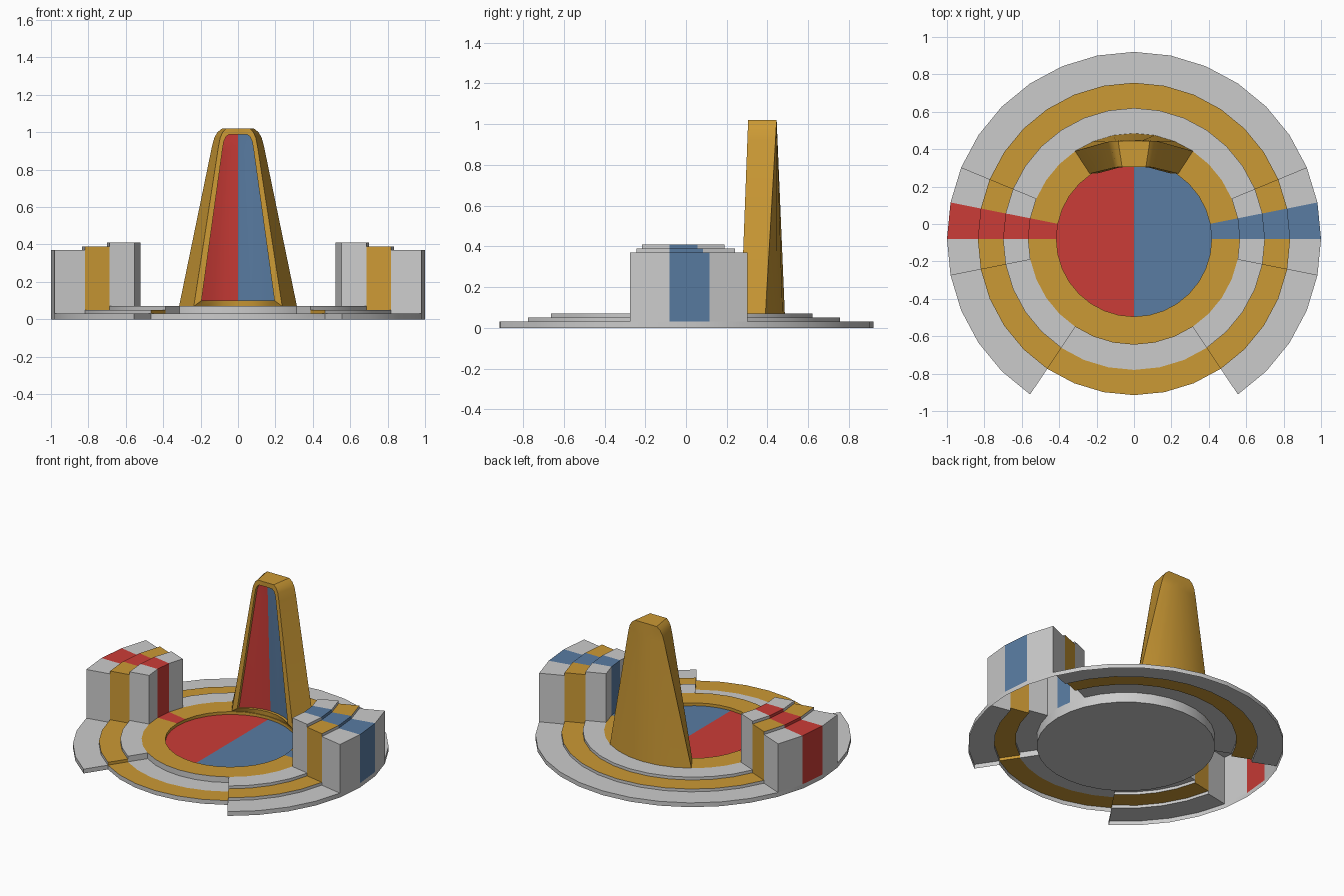
import bpy
from math import sin, cos, radians
from mathutils import Vector, geometry

if "Cube" in bpy.data.objects:
    bpy.data.objects.remove(bpy.data.objects["Cube"])

CY = -0.08                       # centre of the round base
N = 32                           # sides of the round base
COL = {"gold": (0.6, 0.32, 0.035, 1), "red": (0.6, 0.045, 0.038, 1), "blue": (0.1, 0.2, 0.36, 1)}
MATS = {}
for name, c in COL.items():
    MATS[name] = bpy.data.materials.new(name)
    MATS[name].diffuse_color = c

parts = {}                       # (part name, colour) -> list of polygons


def add(part, colour, pts, hint):
    """Store one polygon, wound so that it faces along hint."""
    pts = [Vector(p) for p in pts]
    if geometry.normal(pts).dot(Vector(hint)) < 0:
        pts.reverse()
    parts.setdefault((part, colour), []).append(pts)


def pol(r, i, z):
    a = radians(i * 360 / N)
    return (r * cos(a), CY + r * sin(a), z)


def out(i):
    a = radians(i * 360 / N)
    return Vector((cos(a), sin(a), 0))


# ---- stepped round base with two armrests, as cells of band x sector ----
R = [0.415, 0.565, 0.70, 0.835, 1.0]
BAND = ["gold", "grey", "gold", "grey"]
NAMES = ["inner_ring", "middle_ring", "gold_ring", "outer_ring"]
REAR, FRONT, ARM = [0.07, 0.07, 0.05, 0.03], [0.07, 0.03, 0.03, 0], [0.07, 0.41, 0.39, 0.37]
ARMS = {31: "right", 0: "right", 1: "right", 14: "left", 15: "left", 16: "left"}
STRIPE = {0: "blue", 15: "red"}


def height(b, s):
    s %= N
    if b > 3:
        return 0
    return (ARM if s in ARMS else FRONT if 21 <= s <= 26 else REAR)[b]


def part_of(b, s):
    s %= N
    return ARMS[s] + "_armrest" if s in ARMS and b > 0 else NAMES[b]


for s in range(N):
    for b in range(4):
        h = height(b, s)
        # top of the cell
        if h:
            add(part_of(b, s), STRIPE.get(s, BAND[b]),
                [pol(R[b], s, h), pol(R[b + 1], s, h), pol(R[b + 1], s + 1, h), pol(R[b], s + 1, h)], (0, 0, 1))
        # riser on the outer edge of the cell
        h2 = height(b + 1, s)
        base = [(min(h, h2), max(h, h2))]
        if b == 3 and s in ARMS:
            base = [(0, 0.03), (0.03, h)]
        for lo, hi in base:
            if hi - lo < 0.001 or (b == 0 and h > h2):
                continue
            rim = b == 3 and hi < 0.04
            add("outer_rim" if rim else part_of(max(b, 1) if h > h2 else b + 1, s),
                "grey" if rim else STRIPE.get(s, "grey"),
                [pol(R[b + 1], s, lo), pol(R[b + 1], s + 1, lo), pol(R[b + 1], s + 1, hi), pol(R[b + 1], s, hi)],
                out(s + 0.5) * (1 if h > h2 else -1))
        # wall across the band where the next sector differs in height
        hn = height(b, s + 1)
        if abs(h - hn) > 0.001:
            tang = Vector(pol(1, s + 1.5, 0)) - Vector(pol(1, s + 0.5, 0))
            add(part_of(b, s if h > hn else s + 1), BAND[b],
                [pol(R[b], s + 1, h), pol(R[b + 1], s + 1, h), pol(R[b + 1], s + 1, hn), pol(R[b], s + 1, hn)],
                tang if h > hn else -tang)
    # two-tone seat disc, sunk a little into the inner ring
    add("seat_disc", "red" if 8 <= s < 24 else "blue",
        [(0, CY, 0.05), pol(R[0], s, 0.05), pol(R[0], s + 1, 0.05)], (0, 0, 1))
    add("inner_ring", "gold", [pol(R[0], s, 0.05), pol(R[0], s + 1, 0.05),
        pol(R[0], s + 1, 0.07), pol(R[0], s, 0.07)], -out(s + 0.5))
    # hub below the seat
    add("hub", "grey", [pol(R[1], s, 0), pol(R[1], s + 1, 0),
        pol(R[1], s + 1, 0.07), pol(R[1], s, 0.07)], out(s + 0.5))
add("hub", "grey", [pol(R[1], s, 0) for s in range(N)], (0, 0, -1))

# ---- tapered backrest: arc at the foot, flat at the top ----
OUTER = [(0.07, 0.315), (0.92, 0.140), (0.97, 0.127), (1.0, 0.110), (1.02, 0.085)]
PANEL = [(0.10, 0.195), (0.90, 0.084), (0.95, 0.076), (0.975, 0.065), (0.988, 0.05)]


def sheet(rows, r, y_top, dy=0.0):
    grid = []
    for z, w in rows:
        t = (z - 0.07) / 0.95
        row = []
        for i in range(-3, 4):
            x = w * sin(radians(i * 11.25)) / sin(radians(33.75))
            y = CY + (r * r - (x if t else w * i / 3) ** 2) ** 0.5 if r > 1 else CY + r * cos(radians(i * 11.25))
            row.append(Vector((x, y * (1 - t) + y_top * t + dy, z)))
        grid.append(row)
    return grid


def quads(part, colour, g, hint):
    for j in range(len(g) - 1):
        for i in range(6):
            c = colour if isinstance(colour, str) else colour[i // 3]
            add(part, c, [g[j][i], g[j][i + 1], g[j + 1][i + 1], g[j + 1][i]], hint)


def border(g):
    return g[0] + [r[-1] for r in g[1:-1]] + g[-1][::-1] + [r[0] for r in g[-2:0:-1]]


back = sheet(OUTER, 0.565, 0.445)
front = sheet([(z, w * 0.75) for z, w in OUTER], 0.42, 0.305)
lip = sheet(PANEL, 0.42, 0.305)
panel = sheet(PANEL, 0.42, 0.305, 0.02)
quads("backrest", "gold", back, (0, 1, 0))
quads("backrest_panel", ("red", "blue"), panel, (0, -1, 0))
fb, bb, lb, pb = border(front), border(back), border(lip), border(panel)
mid = Vector((0, 0.36, 0.5))
for k in range(len(fb)):
    n = (k + 1) % len(fb)
    side = (fb[k] + fb[n]) / 2 - mid
    side.y = 0
    add("backrest", "gold", [fb[k], fb[n], bb[n], bb[k]], side)
    add("backrest", "gold", [fb[k], fb[n], lb[n], lb[k]], (0, -1, 0))
    add("backrest", "gold", [lb[k], lb[n], pb[n], pb[k]], -side)

# ---- turn the collected polygons into objects ----
for (part, colour), polys in parts.items():
    verts, faces = {}, []
    for p in polys:
        faces.append([verts.setdefault(tuple(round(c, 5) for c in v), len(verts)) for v in p])
    me = bpy.data.meshes.new(part + "_" + colour)
    me.from_pydata(list(verts), [], faces)
    ob = bpy.data.objects.new(part + "_" + colour, me)
    bpy.context.collection.objects.link(ob)
    if colour in MATS:
        me.materials.append(MATS[colour])
    bpy.ops.object.select_all(action="DESELECT")
    ob.select_set(True)
    bpy.context.view_layer.objects.active = ob
    bpy.ops.object.shade_smooth_by_angle(angle=radians(30))

for m in bpy.data.materials:
    if m.users and not m.is_grease_pencil:
        m.use_nodes = True
        m.node_tree.nodes["Principled BSDF"].inputs["Base Color"].default_value = m.diffuse_color
